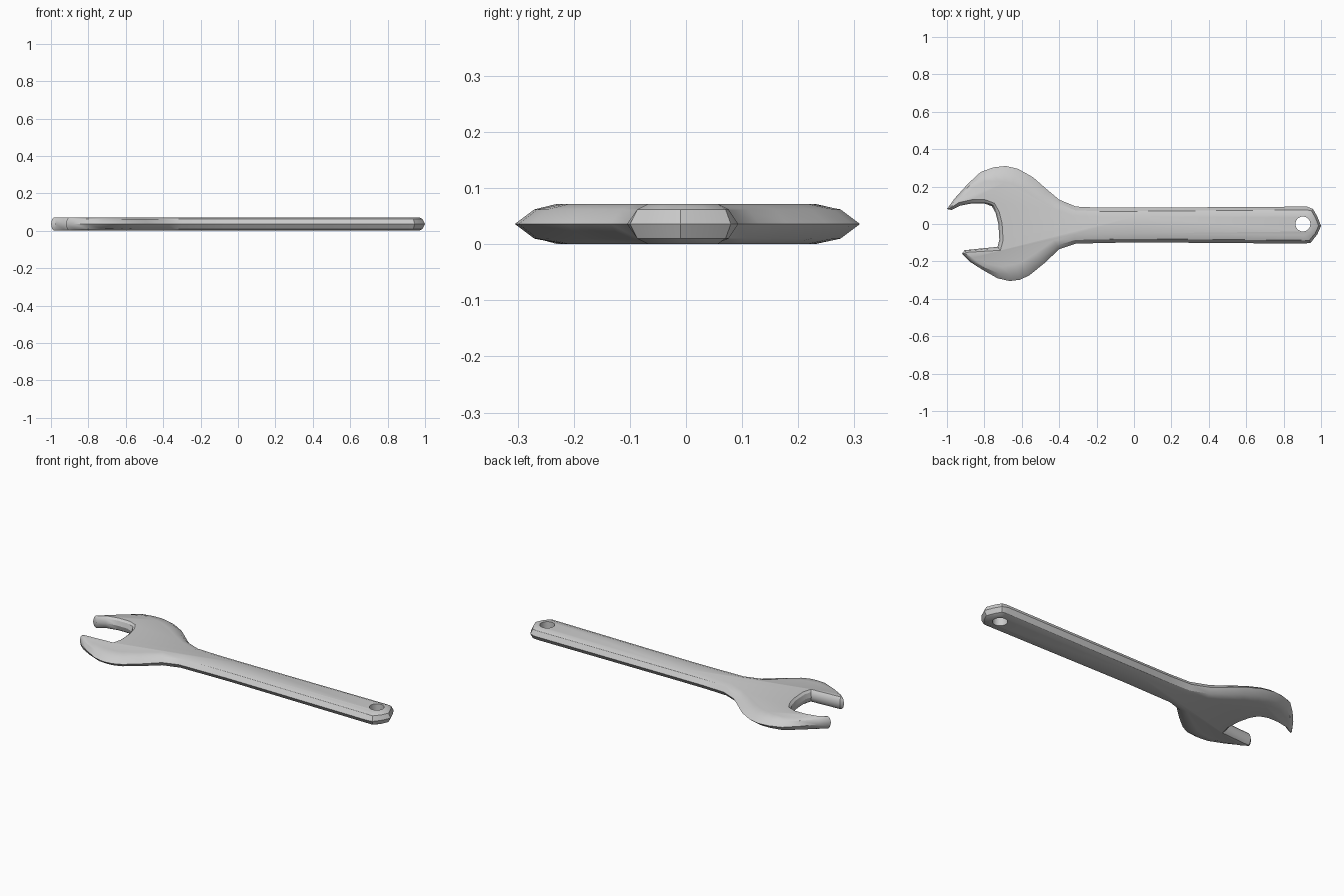
import bpy, bmesh, math
from mathutils import Vector

if "Cube" in bpy.data.objects:
    bpy.data.objects.remove(bpy.data.objects["Cube"])

# Outline seen from above, clockwise from the upper jaw tip: x, y, edge bevel width
OUTLINE = [
    # upper jaw, outside
    (-1.0, .08, .005), (-.96, .135, .009), (-.89, .213, .014), (-.82, .278, .022),
    (-.75, .303, .03), (-.685, .31, .034), (-.62, .295, .034), (-.54, .25, .032),
    (-.46, .18, .028), (-.4, .13, .022), (-.31, .093, .02),
    # handle
    (-.18, .087, .019), (0, .087, .019), (.925, .093, .017), (.957, .08, .012),
    (.98, .04, .012), (1.0, -.01, .012), (.98, -.055, .012), (.945, -.1, .014),
    (.91, -.105, .018), (0, -.098, .019), (-.31, -.105, .02),
    # lower jaw, outside
    (-.4, -.135, .022), (-.48, -.21, .028), (-.56, -.275, .032), (-.61, -.298, .034),
    (-.665, -.305, .034), (-.73, -.29, .026), (-.81, -.245, .016), (-.88, -.2, .01),
    (-.92, -.157, .005),
    # mouth
    (-.905, -.14, .005), (-.73, -.122, .008), (-.72, -.085, .008), (-.725, 0, .008),
    (-.74, .06, .008), (-.76, .095, .008), (-.8, .11, .008), (-.865, .11, .008),
    (-.93, .098, .007), (-.975, .075, .005),
]
MID = .036


def inset(scale):
    """Outline moved inward by scale * its bevel width."""
    pts, n = [], len(OUTLINE)
    for i, (x, y, d) in enumerate(OUTLINE):
        p = Vector((x, y))
        a = (p - Vector(OUTLINE[i - 1][:2])).normalized()
        b = (Vector(OUTLINE[(i + 1) % n][:2]) - p).normalized()
        t = (a + b).normalized()
        miter = min(1.3, 1 / max(.1, t.dot(b)))
        pts.append(p + Vector((t.y, -t.x)) * d * scale * miter)
    return pts


# Body: stacked rings from bottom face over the pointed rim to the top face
bm = bmesh.new()
rings = []
for scale, h in ((2.5, -MID), (1, -.026), (0, 0), (1, .026), (2.5, MID)):
    rings.append([bm.verts.new((p.x, p.y, MID + h)) for p in inset(scale)])
n = len(OUTLINE)
for lo, hi in zip(rings, rings[1:]):
    for i in range(n):
        j = (i + 1) % n
        bm.faces.new((lo[i], lo[j], hi[j], hi[i]))
caps = [bm.faces.new(rings[0]), bm.faces.new(rings[-1])]
bmesh.ops.recalc_face_normals(bm, faces=bm.faces[:])
bmesh.ops.triangulate(bm, faces=caps, ngon_method='EAR_CLIP')
bmesh.ops.recalc_face_normals(bm, faces=bm.faces[:])
mesh = bpy.data.meshes.new("wrench_body")
bm.to_mesh(mesh)
bm.free()
wrench = bpy.data.objects.new("wrench_body", mesh)
bpy.context.collection.objects.link(wrench)

# Hanging hole through the handle end
bpy.ops.mesh.primitive_cylinder_add(vertices=24, radius=.04, depth=.3, location=(.903, 0, MID))
cutter = bpy.context.object
cutter.name = "hole_cutter"
cutter.hide_render = True
cut = wrench.modifiers.new("hanging_hole", 'BOOLEAN')
cut.operation = 'DIFFERENCE'
cut.solver = 'EXACT'
cut.object = cutter
bpy.ops.object.select_all(action='DESELECT')
wrench.select_set(True)
bpy.context.view_layer.objects.active = wrench
bpy.ops.object.modifier_apply(modifier=cut.name)
bpy.data.objects.remove(cutter)
bpy.ops.object.shade_smooth_by_angle(angle=math.radians(32))
